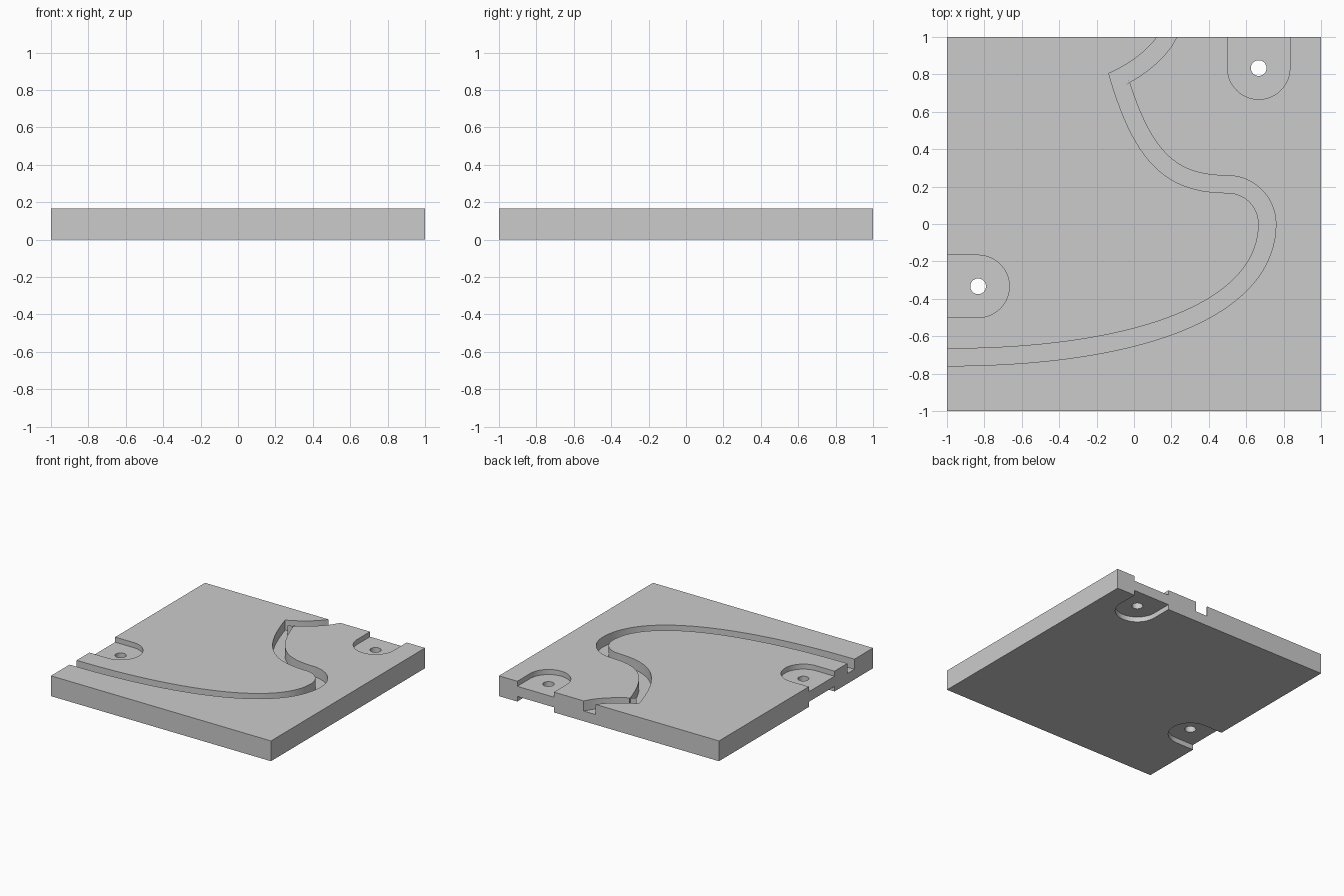
import bpy
import bmesh
import math
from mathutils import Vector
from mathutils.geometry import delaunay_2d_cdt, interpolate_bezier

if "Cube" in bpy.data.objects:
    bpy.data.objects.remove(bpy.data.objects["Cube"], do_unlink=True)

THICK = 1 / 6
POCKET = THICK / 4
GROOVE = THICK / 2
WIDTH = 0.092
LEVELS = [0, POCKET, THICK - GROOVE, THICK - POCKET, THICK]

# Which height bands stay solid inside each kind of outline
SOLID = {"plate": {0, 1, 2, 3}, "groove": {0, 1}, "pocket": {1, 2}, "hole": set()}


def arc(centre, radius, start, sweep, steps):
    angles = [start + sweep * i / steps for i in range(steps + 1)]
    return [centre + radius * Vector((math.cos(a), math.sin(a))) for a in angles]


def offset(path, dist):
    """Shift a path to its right, with mitred corners."""
    result = []
    for i, p in enumerate(path):
        a = (p - path[max(i - 1, 0)]).normalized()
        b = (path[min(i + 1, len(path) - 1)] - p).normalized()
        a, b = (a if a.length else b), (b if b.length else a)
        side = Vector((a.y + b.y, -a.x - b.x)).normalized()
        result.append(p + side * dist / side.dot(Vector((a.y, -a.x))))
    return result


def build_relief(name, outlines, material):
    """Build a solid whose height bands depend on the outlines around each cell."""
    points, loops = [], []
    for _, outline in outlines:
        loops.append(list(range(len(points), len(points) + len(outline))))
        points += outline
    coords, _, cells, _, _, origins = delaunay_2d_cdt(points, [], loops, 1, 1e-5)

    # Solid bands of each cell, looked up by its directed edges
    solids, by_edge = [], {}
    for cell, origin in zip(cells, origins):
        bands = set(SOLID["plate"]) if 0 in origin else set()
        for i in origin:
            bands &= SOLID[outlines[i][0]]
        solids.append(bands)
        for a, b in zip(cell, cell[1:] + cell[:1]):
            by_edge[a, b] = bands

    bm = bmesh.new()
    made = {}

    def vert(i, level):
        if (i, level) not in made:
            made[i, level] = bm.verts.new((*coords[i], LEVELS[level]))
        return made[i, level]

    for cell, bands in zip(cells, solids):
        if not bands:
            continue
        bm.faces.new([vert(i, max(bands) + 1) for i in cell])
        bm.faces.new([vert(i, min(bands)) for i in reversed(cell)])
        for a, b in zip(cell, cell[1:] + cell[:1]):
            for k in bands - by_edge.get((b, a), set()):
                bm.faces.new((vert(a, k), vert(b, k), vert(b, k + 1), vert(a, k + 1)))

    # Merge coplanar pieces into clean faces
    bmesh.ops.dissolve_limit(bm, angle_limit=math.radians(0.1),
                             verts=bm.verts[:], edges=bm.edges[:])
    mesh = bpy.data.meshes.new(name)
    bm.to_mesh(mesh)
    bm.free()
    mesh.materials.append(material)
    obj = bpy.data.objects.new(name, mesh)
    bpy.context.scene.collection.objects.link(obj)
    return obj


grey = bpy.data.materials.new("plain grey")
grey.use_nodes = True
colour = (0.6, 0.6, 0.6, 1)
grey.diffuse_color = colour
grey.node_tree.nodes["Principled BSDF"].inputs["Base Color"].default_value = colour

# Square plate
corners = [(-1, -1), (1, -1), (1, 1), (-1, 1)]
outlines = [("plate", [Vector(c) for c in corners])]

# Curved groove: sweep, tight bend, hook and short tail
R = 1 / 6
K = 0.552 * R
curves = [
    ((-1, -4 * R), (0, -4 * R), (4 * R, -0.42), (4 * R, 0), 40),
    ((4 * R, 0), (4 * R, K), (3 * R + K, R), (3 * R, R), 16),
    ((3 * R, R), (R, R), (0, 2 * R), (-0.135, 0.805), 28),
    ((-0.135, 0.805), (0, 0.865), (0.08, 0.94), (0.123, 1), 14),
]
path = [Vector((-1.1, -4 * R))]
for *handles, steps in curves:
    spline = interpolate_bezier(*[Vector((*h, 0)) for h in handles], steps)
    path += [Vector((p[0], p[1])) for p in spline[:-1]]
path += [Vector((0.123, 1)), Vector((0.17, 1.08))]
outlines.append(("groove", offset(path, WIDTH) + path[::-1]))

# Round-ended pockets on both faces, each with a through hole
for centre, outward in ((Vector((4 * R, 5 * R)), Vector((0, 1))),
                        (Vector((-5 * R, -2 * R)), Vector((-1, 0)))):
    start = math.atan2(outward.y, outward.x) + math.pi / 2
    end = arc(centre, R, start, math.pi, 32)
    outlines.append(("pocket", end + [end[-1] + outward * 0.3, end[0] + outward * 0.3]))
    outlines.append(("hole", arc(centre, 0.042, 0, math.tau, 32)[:-1]))

plate = build_relief("plate", outlines, grey)

# Smooth the curved walls, keep the edges sharp
bpy.ops.object.select_all(action='DESELECT')
plate.select_set(True)
bpy.context.view_layer.objects.active = plate
bpy.ops.object.shade_smooth_by_angle(angle=math.radians(30))
